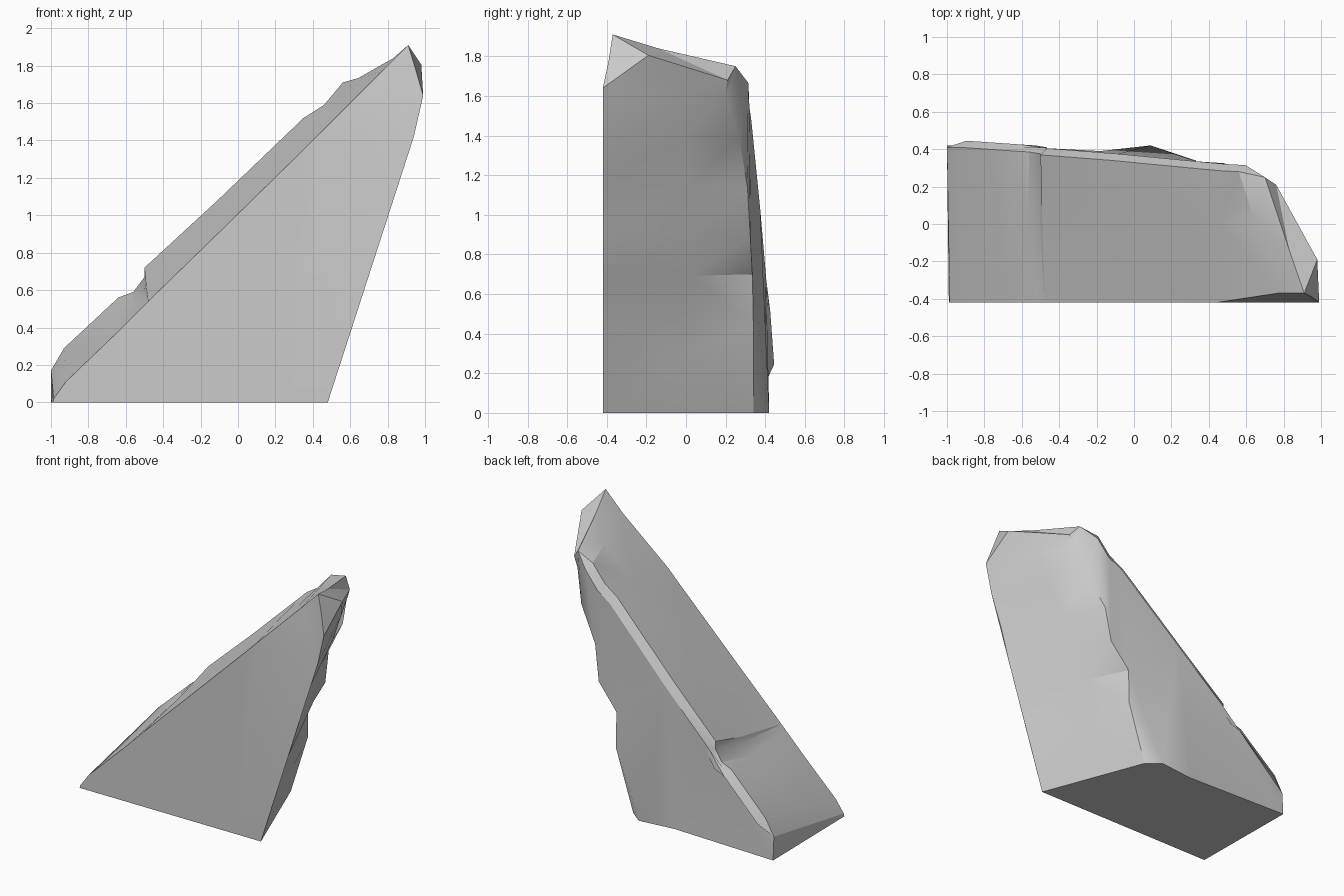
import bpy, bmesh
from mathutils import Vector

if "Cube" in bpy.data.objects:
    bpy.data.objects.remove(bpy.data.objects["Cube"])

# front outline (x, z), running up the slope, down the overhang, back along the base
front_xz = [(-.99, 0), (-.985, .02), (-.92, .11), (-.66, .36), (-.58, .44), (-.51, .51),
            (-.48, .54), (-.12, .89), (.35, 1.35), (.44, 1.44), (.77, 1.77), (.91, 1.91),
            (.95, 1.78), (.99, 1.64), (.94, 1.42), (.85, 1.18), (.78, .93), (.70, .68),
            (.62, .44), (.48, 0), (.28, 0), (-.2, 0)]
front_y = {10: -.37, 11: -.37, 12: -.39}
front = [Vector((x, front_y.get(i, -.42), z)) for i, (x, z) in enumerate(front_xz)]

# rough back outline, point for point with the front
back = [Vector(p) for p in [
    (-1, .42, 0), (-1, .41, .17), (-.93, .41, .29), (-.64, .39, .56), (-.56, .385, .59),
    (-.50, .375, .67), (-.50, .37, .72), (-.12, .34, 1.07), (.35, .295, 1.52),
    (.46, .285, 1.59), (.56, .28, 1.71), (.70, .25, 1.75), (.76, .21, 1.68),
    (.74, .20, 1.60), (.66, .27, 1.38), (.52, .31, 1.14), (.48, .325, .88),
    (.33, .335, .70), (.33, .34, .44), (.19, .34, 0), (.09, .42, 0), (-.18, .39, 0)]]

# middle ring: slope, chipped tip and side crack
mid = [f.lerp(b, .6) for f, b in zip(front, back)]
for i in (3, 4, 5, 6):
    mid[i].z -= .015
for i, p in {11: (.83, -.14, 1.84), 12: (.98, -.19, 1.805), 13: (.85, -.02, 1.60),
             18: (.41, 0, .30)}.items():
    mid[i] = Vector(p)

# chamfer below the upper back edge
rim = [b + Vector((.035, .035, -.045)) if 2 <= i <= 10 else None for i, b in enumerate(back)]

bm = bmesh.new()
rings = [[bm.verts.new(p) for p in ring] for ring in (front, mid, back)]
rings.append([bm.verts.new(p) if p else rings[2][i] for i, p in enumerate(rim)])
n = len(front)
for a, b in zip(rings, rings[1:]):
    for i in range(n):
        j = (i + 1) % n
        vs = list(dict.fromkeys((a[i], a[j], b[j], b[i])))
        if len(vs) > 2:
            bm.faces.new(vs)

# front is flat up to the bend, then leans back to the tip
bm.faces.new(rings[0][:10] + rings[0][14:])
bm.faces.new(rings[0][9:15])
bm.faces.new(rings[3])
bmesh.ops.triangulate(bm, faces=bm.faces[:], quad_method='BEAUTY', ngon_method='BEAUTY')
bmesh.ops.recalc_face_normals(bm, faces=bm.faces[:])

mesh = bpy.data.meshes.new("rock_wedge")
bm.to_mesh(mesh)
bm.free()
rock = bpy.data.objects.new("rock_wedge", mesh)
bpy.context.collection.objects.link(rock)
bpy.context.view_layer.objects.active = rock
rock.select_set(True)
bpy.ops.object.shade_smooth_by_angle(angle=.5)
